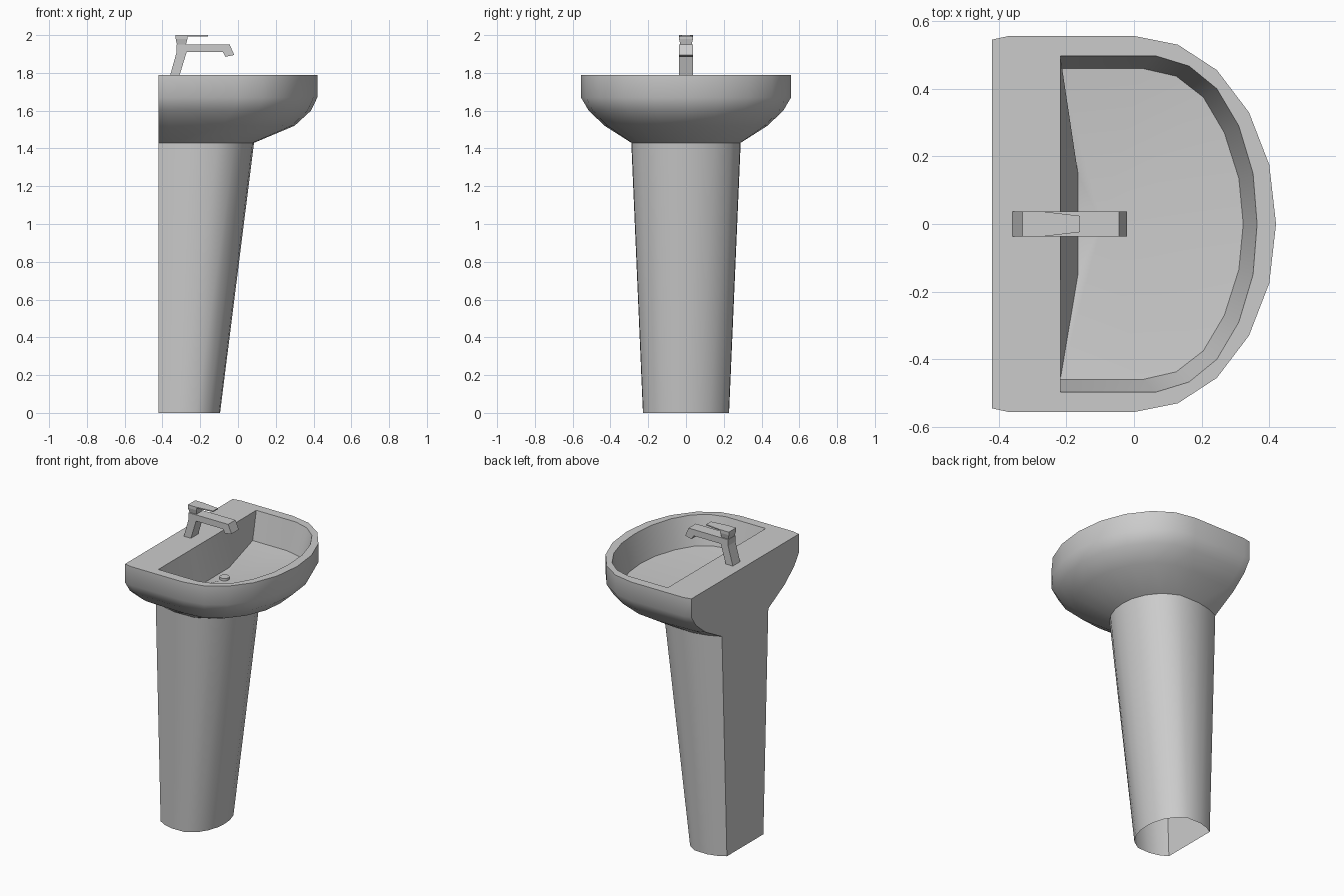
import bpy, bmesh, math

if "Cube" in bpy.data.objects:
    bpy.data.objects.remove(bpy.data.objects["Cube"])


def loft(name, rings, cap_start=False, cap_end=False, tip=None, smooth=None):
    """Skin a list of equal-length closed rings; optionally cap or fan to a tip."""
    bm = bmesh.new()
    rows = [[bm.verts.new(p) for p in r] for r in rings]
    n = len(rows[0])
    for a, b in zip(rows, rows[1:]):
        for i in range(n):
            j = (i + 1) % n
            bm.faces.new((a[i], a[j], b[j], b[i]))
    if cap_start:
        bm.faces.new(rows[0][::-1])
    if cap_end:
        bm.faces.new(rows[-1])
    if tip:
        t = bm.verts.new(tip)
        for i in range(n):
            bm.faces.new((rows[-1][i], rows[-1][(i + 1) % n], t))
    # rings may run either way round: flip closed shapes outward
    if cap_start and bm.calc_volume(signed=True) < 0:
        bmesh.ops.reverse_faces(bm, faces=bm.faces[:])
    me = bpy.data.meshes.new(name)
    bm.to_mesh(me)
    bm.free()
    ob = bpy.data.objects.new(name, me)
    bpy.context.collection.objects.link(ob)
    if smooth:
        bpy.ops.object.select_all(action='DESELECT')
        ob.select_set(True)
        bpy.context.view_layer.objects.active = ob
        bpy.ops.object.shade_smooth_by_angle(angle=math.radians(smooth))
    return ob


def mirrored(half, z):
    """Half outline (back to front tip on y=0) -> full counter-clockwise ring."""
    zs = z if isinstance(z, list) else [z] * len(half)
    pts = [(x, y, h) for (x, y), h in zip(half, zs)]
    return [(x, -y, h) for x, y, h in pts[:-1]] + pts[::-1]


def blend(a, b, tx, ty):
    return [(p[0] + (q[0] - p[0]) * tx, p[1] + (q[1] - p[1]) * ty) for p, q in zip(a, b)]


# Half outlines, all with eight points
foot = [(-.42, .185), (-.37, .212), (-.31, .228), (-.22, .226),
        (-.16, .187), (-.12, .125), (-.1, .06), (-.095, 0)]
neck = [(-.42 + (x + .42) * .505 / .325, y * 1.27) for x, y in foot]
outer = [(-.42, .545), (-.37, .556), (0, .556), (.13, .53),
         (.245, .455), (.34, .33), (.4, .175), (.42, 0)]
hole = [(-.218, .145), (-.218, .497), (.065, .497), (.163, .467),
        (.245, .4), (.31, .29), (.352, .15), (.364, 0)]
floor = [(-.165, .145), (-.218, .46), (.025, .46), (.125, .437),
         (.205, .375), (.267, .27), (.31, .135), (.323, 0)]

# Pedestal, open underneath
loft("pedestal", [mirrored(foot, 0), mirrored(neck, 1.43)], smooth=35)

# Basin: outer bowl, flat deck, inner wall and sloping floor
loft("basin", [
    mirrored(neck, 1.43),
    mirrored(blend(outer, neck, .36, .47), 1.52),
    mirrored(blend(outer, neck, .10, .154), 1.60),
    mirrored(outer, 1.67),
    mirrored(outer, 1.79),
    mirrored(hole, 1.79),
    mirrored(floor, [1.57] + [1.61] * 7),
], tip=(-.095, 0, 1.57), smooth=35)

# Drain plug
circle = [(math.cos(i * math.pi / 8) * .029, math.sin(i * math.pi / 8) * .029) for i in range(16)]
loft("drain_plug", [[(x - .095, y, z) for x, y in circle] for z in (1.565, 1.588)],
     True, True, smooth=35)

# Tap body: leaning column and spout, one extruded profile
tap = [(-.36, 1.785), (-.31, 1.785), (-.272, 1.91), (-.08, 1.91), (-.066, 1.885),
       (-.02, 1.895), (-.044, 1.95), (-.325, 1.95), (-.325, 1.91)]
loft("tap_body", [[(x, y, z) for x, z in tap] for y in (-.037, .037)], True, True)


# Tap handle: flared block with a thin tapering lever
def rect(x0, x1, w, z):
    return [(x0, -w, z), (x1, -w, z), (x1, w, z), (x0, w, z)]


loft("tap_handle", [rect(-.323, -.275, .03, 1.95), rect(-.33, -.268, .037, 1.98),
                    rect(-.33, -.268, .037, 2.0)], True, True)
loft("tap_lever", [[(x, -w, 1.993), (x, w, 1.993), (x, w, 2.0), (x, -w, 2.0)]
                   for x, w in ((-.27, .037), (-.16, .024))], True, True)
